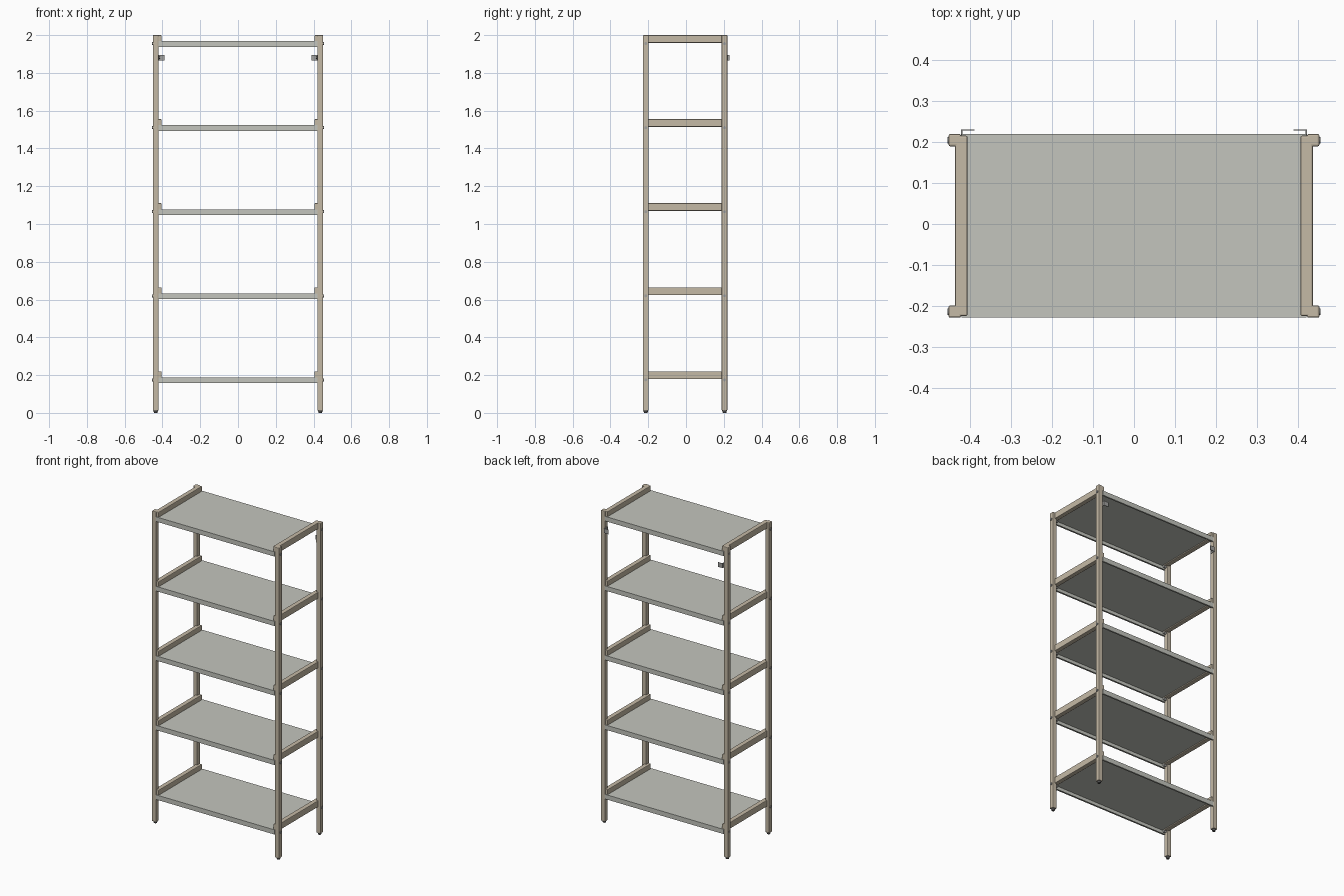
import bpy, bmesh
from math import pi
from mathutils import Matrix, Vector

if "Cube" in bpy.data.objects:
    bpy.data.objects.remove(bpy.data.objects["Cube"], do_unlink=True)


def material(name, rgb):
    m = bpy.data.materials.new(name)
    m.use_nodes = True
    m.diffuse_color = (*rgb, 1)
    m.node_tree.nodes["Principled BSDF"].inputs["Base Color"].default_value = (*rgb, 1)
    return m


wood = material("pale wood", (0.56, 0.49, 0.38))
sheet = material("light grey metal", (0.55, 0.56, 0.51))
steel = material("steel", (0.36, 0.36, 0.35))
rubber = material("dark rubber", (0.08, 0.08, 0.08))


def finish(bm, name, mat):
    bmesh.ops.recalc_face_normals(bm, faces=bm.faces)
    mesh = bpy.data.meshes.new(name)
    bm.to_mesh(mesh)
    bm.free()
    mesh.materials.append(mat)
    ob = bpy.data.objects.new(name, mesh)
    bpy.context.collection.objects.link(ob)
    return ob


def box(name, lo, hi, mat, bevel=0.0):
    lo, hi = Vector(lo), Vector(hi)
    bm = bmesh.new()
    bmesh.ops.create_cube(bm, size=1)
    for v in bm.verts:
        v.co = (lo + hi) / 2 + v.co * (hi - lo)
    if bevel:
        bmesh.ops.bevel(bm, geom=bm.edges[:], offset=bevel, segments=2,
                        profile=0.5, affect='EDGES')
    return finish(bm, name, mat)


def disc(name, centre, r1, r2, depth, axis, mat):
    bm = bmesh.new()
    turn = Matrix.Rotation(pi / 2, 4, 'Y') if axis == 'X' else Matrix()
    bmesh.ops.create_cone(bm, cap_ends=True, segments=16, radius1=r1, radius2=r2,
                          depth=depth, matrix=Matrix.Translation(centre) @ turn)
    return finish(bm, name, mat)


def span(side, a, b):
    return sorted((side * a, side * b))


FRONT, BACK, POST = -0.228, 0.219, 0.03
levels = [0.22 + 0.445 * i for i in range(5)]      # top of each side rail
post_rows = (("front", FRONT), ("back", BACK - POST))
sides = (("left", 1), ("right", -1))

# Posts and feet
for side_name, s in sides:
    x0, x1 = span(s, 0.421, 0.451)
    for row, y in post_rows:
        tag = f"{row}_{side_name}"
        box(f"post_{tag}", (x0, y, 0.012), (x1, y + POST, 2), wood, 0.004)
        disc(f"foot_{tag}", (s * 0.436, y + POST / 2, 0.007), 0.009, 0.013, 0.014, 'Z', rubber)

# Side rails with bolts
for i, top in enumerate(levels, 1):
    for side_name, s in sides:
        x0, x1 = span(s, 0.405, 0.435)
        box(f"side_rail_{side_name}_{i}", (x0, FRONT + 0.004, top - 0.041),
            (x1, BACK - 0.004, top), wood, 0.004)
        for row, y in post_rows:
            disc(f"bolt_{row}_{side_name}_{i}", (s * 0.429, y + POST / 2, top - 0.045),
                 0.008, 0.008, 0.05, 'X', steel)

# Shelves: folded sheet with front and back lips
for i, top in enumerate(levels, 1):
    z = top - 0.032
    profile = [(FRONT + 0.01, z - 0.03), (FRONT, z - 0.03), (FRONT, z),
               (BACK, z), (BACK, z - 0.03), (BACK - 0.01, z - 0.03)]
    bm = bmesh.new()
    ends = [[bm.verts.new((x, y, h)) for y, h in profile] for x in (-0.42, 0.42)]
    for k in range(len(profile) - 1):
        bm.faces.new((ends[0][k], ends[0][k + 1], ends[1][k + 1], ends[1][k]))
    shelf = finish(bm, f"shelf_{i}", sheet)
    # the top sheet faces up, so thickness grows inward
    if max(shelf.data.polygons, key=lambda p: p.area).normal.z < 0:
        shelf.data.flip_normals()
    solid = shelf.modifiers.new("thickness", 'SOLIDIFY')
    solid.thickness = 0.003
    solid.offset = -1

# Wall brackets: thin bent plates with a screw
for side_name, s in sides:
    x0, x1 = span(s, 0.417, 0.421)
    box(f"bracket_arm_{side_name}", (x0, 0.195, 1.865), (x1, 0.23, 1.895), steel)
    x0, x1 = span(s, 0.388, 0.421)
    box(f"bracket_plate_{side_name}", (x0, 0.227, 1.865), (x1, 0.23, 1.895), steel, 0.001)
    disc(f"bracket_screw_{side_name}", (s * 0.416, 0.21, 1.88), 0.006, 0.006, 0.008, 'X', steel)
